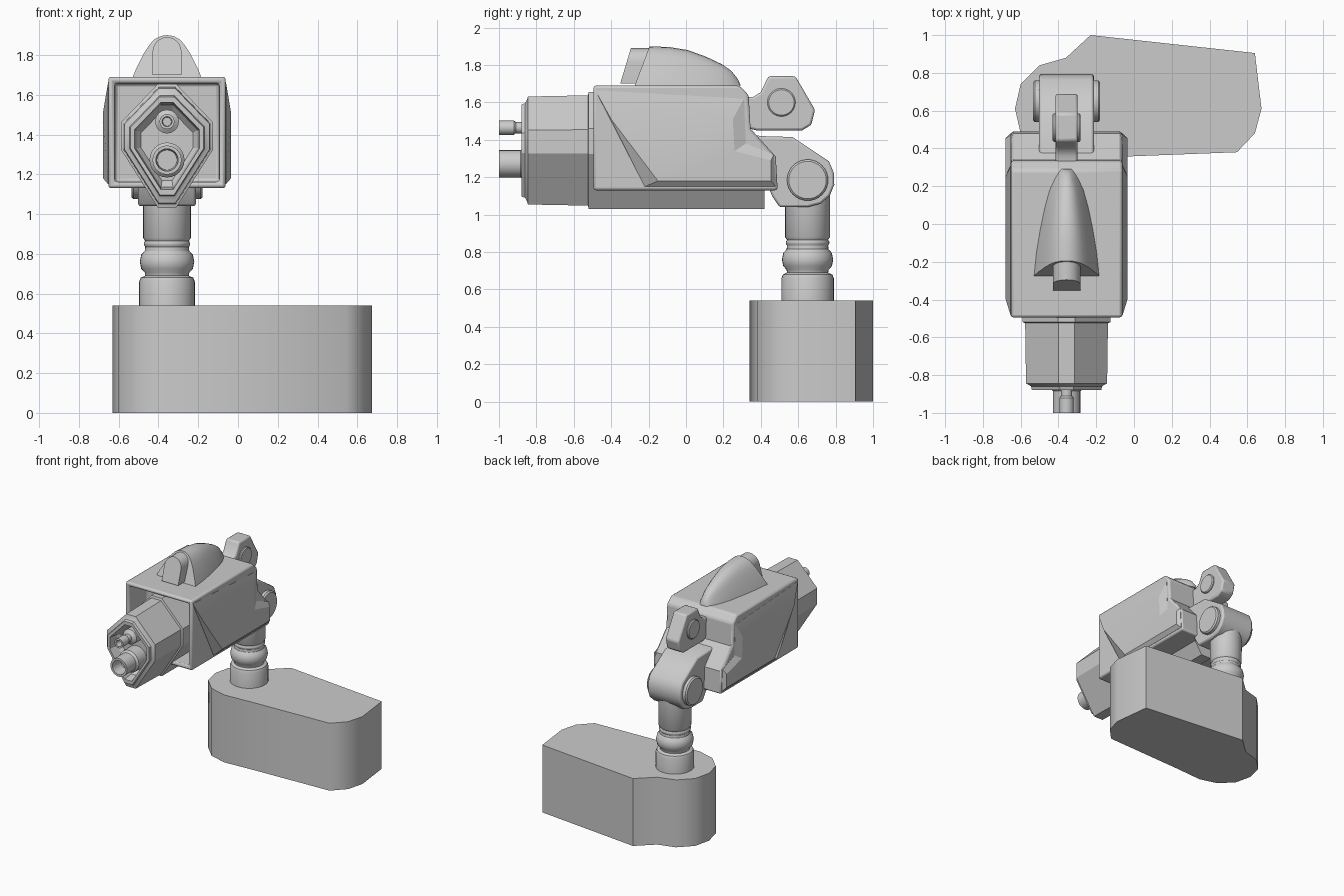
import bpy, bmesh, math
from mathutils import Matrix, Vector

if "Cube" in bpy.data.objects:
    bpy.data.objects.remove(bpy.data.objects["Cube"])

CX = -0.357  # centre plane of the gun


def finish(name, bm, bevel=0.0, angle=35):
    bmesh.ops.recalc_face_normals(bm, faces=bm.faces)
    me = bpy.data.meshes.new(name)
    bm.to_mesh(me)
    bm.free()
    ob = bpy.data.objects.new(name, me)
    bpy.context.collection.objects.link(ob)
    if bevel:
        m = ob.modifiers.new("bevel", 'BEVEL')
        m.width, m.segments, m.limit_method = bevel, 2, 'ANGLE'
        m.angle_limit = math.radians(40)
    bpy.ops.object.select_all(action='DESELECT')
    ob.select_set(True)
    bpy.context.view_layer.objects.active = ob
    bpy.ops.object.shade_smooth_by_angle(angle=math.radians(angle))
    return ob


def loft(rings, caps=True):
    bm = bmesh.new()
    vs = [[bm.verts.new(p) for p in r] for r in rings]
    n = len(rings[0])
    for a, b in zip(vs, vs[1:]):
        for i in range(n):
            j = (i + 1) % n
            bm.faces.new((a[i], a[j], b[j], b[i]))
    if caps:
        bm.faces.new(vs[0])
        bm.faces.new(vs[-1])
    return bm


def side_prism(name, outline, half, bevel=0.0):
    """Outline in (y, z), extruded symmetrically about the gun's centre plane."""
    return finish(name, loft([[(CX + s * half, y, z) for y, z in outline] for s in (-1, 1)]), bevel)


def lathe(name, profile, origin, axis, seg=32):
    rot = Vector((0, 0, 1)).rotation_difference(Vector(axis)).to_matrix()
    o = Vector(origin)
    rings = [[o + rot @ Vector((r * math.cos(k * math.tau / seg), r * math.sin(k * math.tau / seg), t))
              for k in range(seg)] for r, t in profile]
    return finish(name, loft(rings))


# Base: irregular rounded slab
base = [(-.63, .61), (-.6, .74), (-.5, .84), (-.36, .88), (-.23, 1.0), (.64, .905), (.675, .61),
        (.64, .48), (.545, .38), (-.1, .355), (-.36, .34), (-.5, .38), (-.6, .48)]
finish("base", loft([[(x, y, z) for x, y in base] for z in (0, .54)]), angle=45)

# Ribbed post
post = [(.14, .5), (.14, .66), (.132, .68), (.11, .69), (.112, .705), (.13, .725), (.137, .76),
        (.13, .795), (.112, .815), (.11, .835), (.116, .845), (.116, .855), (.11, .865), (.12, .88), (.12, 1.12)]
lathe("post", post, (CX, .65, 0), (0, 0, 1))

# Elbow joint with hub discs
elbow = [(.35, 1.43), (.40, 1.42), (.57, 1.415), (.765, 1.285)]
elbow += [(.65 + .145 * math.cos(a), 1.185 + .145 * math.sin(a))
          for a in [math.radians(d) for d in (15, -10, -35, -60, -90)]]
elbow += [(.50, 1.04), (.46, 1.1), (.42, 1.2)]
side_prism("elbow", elbow, .145, .012)
hub = [(.10, -.178), (.11, -.168), (.11, .168), (.10, .178)]
lathe("elbow_hub", hub, (CX, .65, 1.185), (1, 0, 0))

# Upper knuckle with hub discs
knuckle = [(.30, 1.63), (.36, 1.63), (.40, 1.655), (.44, 1.74), (.585, 1.74), (.69, 1.56),
           (.67, 1.48), (.62, 1.45), (.38, 1.45), (.30, 1.47)]
side_prism("knuckle", knuckle, .059, .012)
lathe("knuckle_hub", [(.068, -.074), (.075, -.067), (.075, .067), (.068, .074)], (CX, .51, 1.6), (1, 0, 0))

# Body housing with open front
body = [(-.495, 1.13), (-.495, 1.69), (.285, 1.69), (.335, 1.64), (.345, 1.46), (.48, 1.31), (.49, 1.13)]
bm = loft([[(CX + s * .295, y, z) for y, z in body] for s in (-1, 1)])
bmesh.ops.recalc_face_normals(bm, faces=bm.faces)
front = [f for f in bm.faces if f.normal.y < -.9]
bmesh.ops.inset_individual(bm, faces=front, thickness=.045)
bmesh.ops.inset_individual(bm, faces=front, thickness=.005, depth=-.22)
finish("body_housing", bm, .014)

# Raised side panels, mirrored
outer = [(-.485, 1.665), (.31, 1.62), (.32, 1.38), (.47, 1.32), (.48, 1.15), (-.22, 1.15)]
inner = [(-.4, 1.51), (.25, 1.51), (.26, 1.34), (.455, 1.29), (.455, 1.18), (-.15, 1.18)]
for s, n in ((-1, "left"), (1, "right")):
    finish("side_panel_" + n, loft([[(CX + s * x, y, z) for y, z in o]
                                    for x, o in ((.28, outer), (.296, outer), (.322, inner))]), angle=20)

# Barrel shroud: tall octagon with dished front
OCT = [(-.045, .312), (.045, .312), (.232, .118), (.232, -.018), (.045, -.312), (-.045, -.312),
       (-.232, -.018), (-.232, .118)]


def octagon(y, k):
    return [(CX + x * k, y, 1.343 + z * k) for x, z in OCT]


finish("barrel_shroud", loft([octagon(y, k) for y, k in (
    (-.26, 1), (-.52, 1), (-.525, .945), (-.845, .925), (-.85, .87), (-.86, .81), (-.88, .79),
    (-.88, .70), (-.80, .66), (-.77, .56))]), angle=25)

# Keel under the body, continuing the shroud's lower half
keel = [(.232, -.018), (.045, -.312), (-.045, -.312), (-.232, -.018)]
finish("keel", loft([[(CX + x, y, 1.343 + z) for x, z in keel] for y in (-.52, .42)]))

# Two muzzles with bored tips
lathe("lower_muzzle", [(.088, .74), (.088, .87), (.073, .885), (.073, 1), (.056, 1), (.05, .9)],
      (CX, 0, 1.272), (0, -1, 0), 24)
lathe("upper_muzzle", [(.06, .74), (.06, .86), (.03, .88), (.03, .91), (.038, .92), (.038, 1), (.025, 1), (.022, .93)],
      (CX, 0, 1.465), (0, -1, 0), 16)

# Sight hood: arched sections tapering to the rear
half = [(1, 0), (.9, .2), (.66, .585), (.52, .76), (.37, .9), (.18, .98)]
arch = half + [(0, 1)] + [(-x, z) for x, z in reversed(half)]
hood = [(-.275, .173, .212, .08), (-.15, .16, .208, .06), (-.03, .14, .192, .04), (.09, .115, .155, .02),
        (.18, .09, .117, .01), (.24, .062, .083, 0), (.275, .04, .04, 0), (.292, .025, .005, 0)]
finish("sight_hood", loft([[(CX + w * x, y + sh * z, 1.688 + h * z) for x, z in arch]
                           for y, w, h, sh in hood]), angle=40)

# Sight lens: arch-topped block with a raked front
lens = [(.073, 0)] + [(.073 * math.cos(a), .115 + .075 * math.sin(a))
                      for a in [k * math.pi / 10 for k in range(11)]] + [(-.073, 0)]
finish("sight_lens", loft([[(CX + x, y + z * .3, 1.70 + z) for x, z in lens] for y in (-.352, -.15)]))
